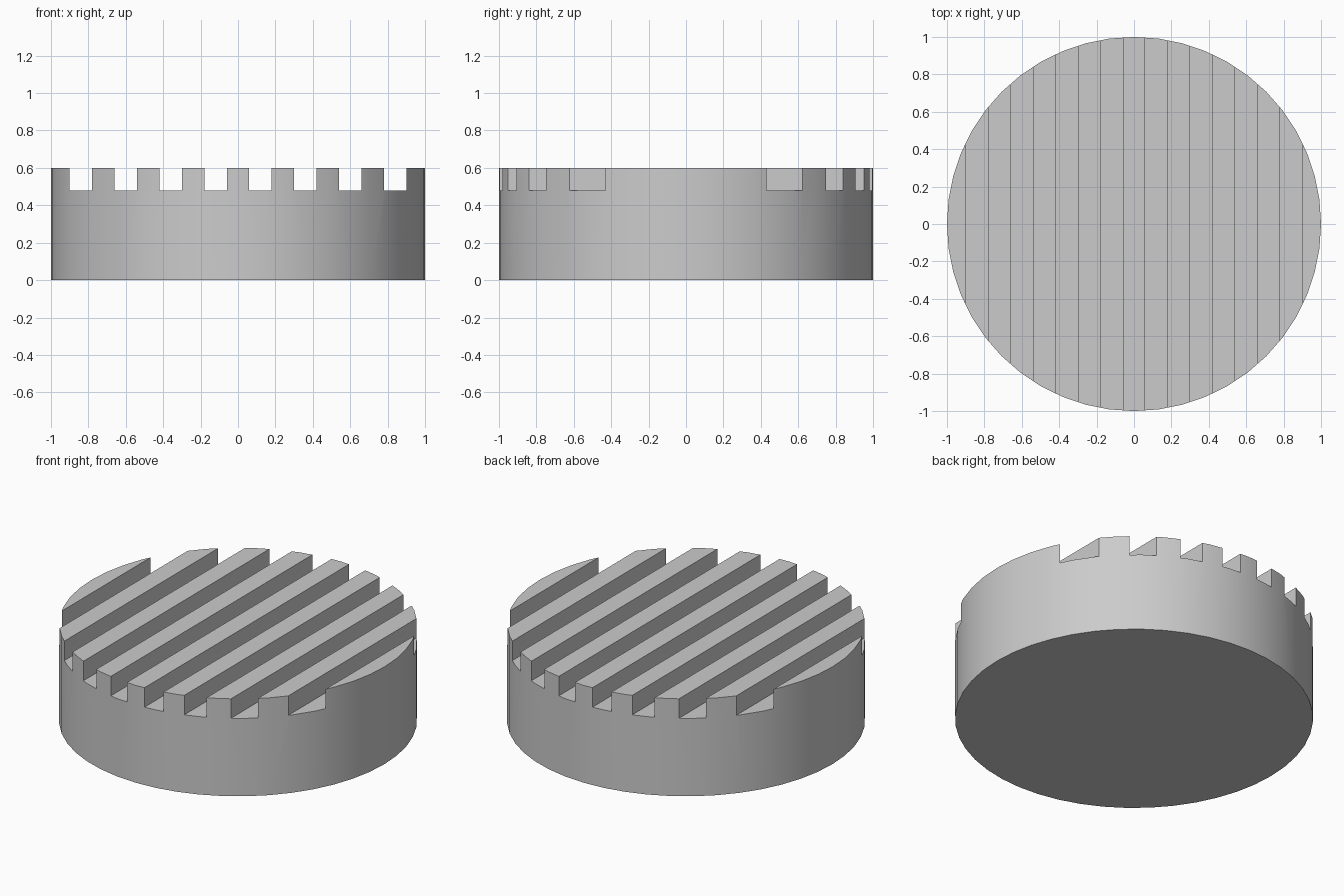
import bpy
import math

SEGMENTS = 48
RADIUS = 1.0
HEIGHT = 0.6
GROOVE_WIDTH = 0.12
GROOVE_DEPTH = 0.12
GROOVE_PITCH = 0.24
GROOVES = 8

old = bpy.data.objects.get("Cube")
if old:
    bpy.data.objects.remove(old, do_unlink=True)

# Single plain grey
grey = bpy.data.materials.new("plain grey")
grey.use_nodes = True
colour = (0.6, 0.6, 0.6, 1)
grey.diffuse_color = colour
grey.node_tree.nodes["Principled BSDF"].inputs["Base Color"].default_value = colour

# Round body
bpy.ops.mesh.primitive_cylinder_add(vertices=SEGMENTS, radius=RADIUS, depth=HEIGHT,
                                    location=(0, 0, HEIGHT / 2))
body = bpy.context.object
body.name = "grooved_disc"
body.data.materials.append(grey)

# Parallel grooves running front to back across the top
cutters = []
for i in range(GROOVES):
    x = (i - (GROOVES - 1) / 2) * GROOVE_PITCH
    bpy.ops.mesh.primitive_cube_add(size=1, location=(x, 0, HEIGHT))
    cutter = bpy.context.object
    cutter.name = f"groove_cutter_{i + 1}"
    cutter.scale = (GROOVE_WIDTH, 3, GROOVE_DEPTH * 2)
    cutter.data.materials.append(grey)
    cutters.append(cutter)
    cut = body.modifiers.new(f"groove_{i + 1}", "BOOLEAN")
    cut.operation = "DIFFERENCE"
    cut.solver = "EXACT"
    cut.object = cutter

# Bake the cuts, then drop the cutters
bpy.ops.object.select_all(action="DESELECT")
body.select_set(True)
bpy.context.view_layer.objects.active = body
for name in [m.name for m in body.modifiers]:
    bpy.ops.object.modifier_apply(modifier=name)
for cutter in cutters:
    bpy.data.objects.remove(cutter, do_unlink=True)

# Smooth round wall with crisp rims and grooves
bpy.ops.object.shade_smooth_by_angle(angle=math.radians(30))
